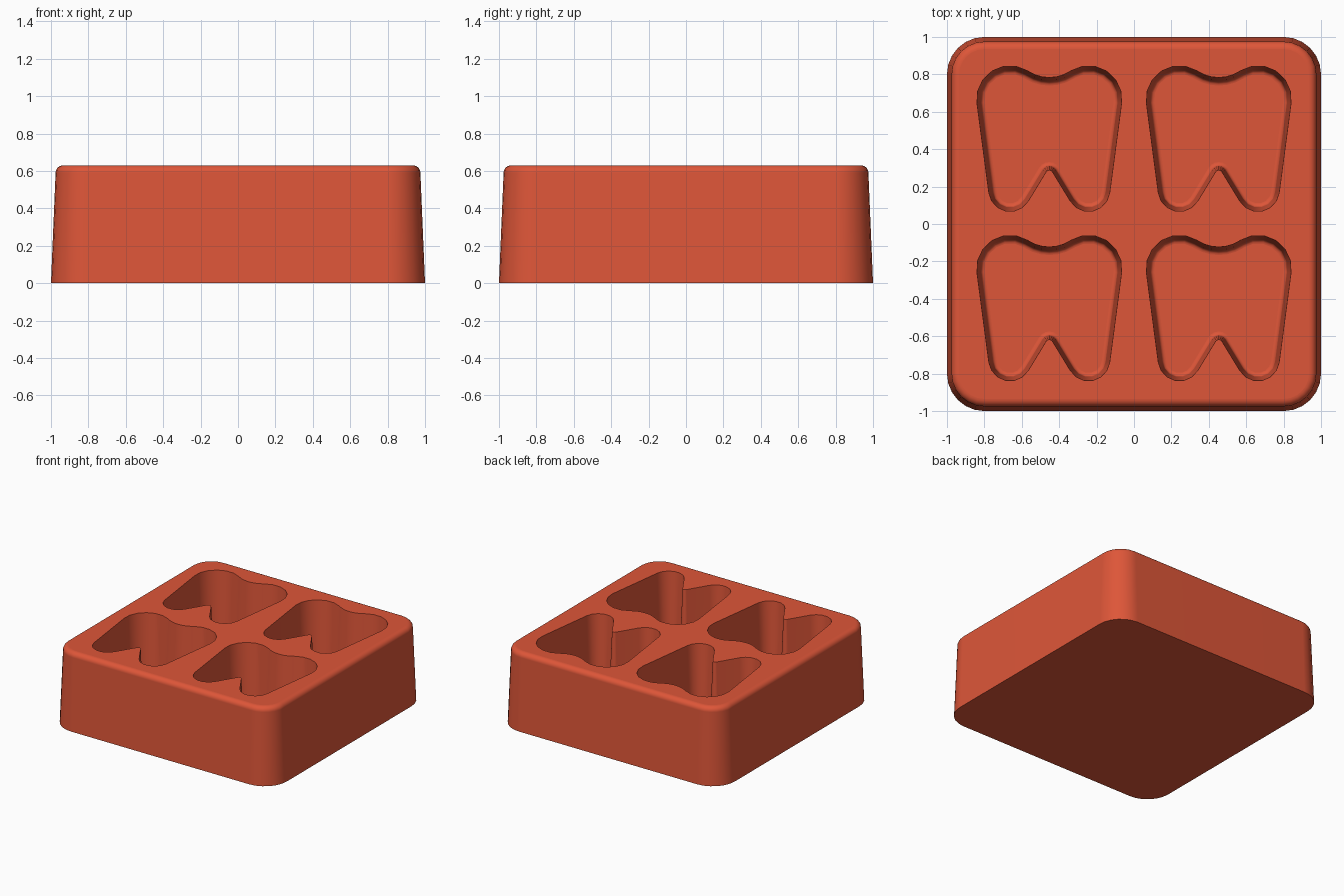
import bpy
import bmesh
from math import atan2, cos, sin, pi, sqrt, ceil
from mathutils import Vector

if "Cube" in bpy.data.objects:
    bpy.data.objects.remove(bpy.data.objects["Cube"])

HEIGHT = 0.63
FLOOR = 0.1
DRAFT = 0.042      # sideways taper per unit of height
SPACING = 0.453

terracotta = bpy.data.materials.new("terracotta red")
terracotta.use_nodes = True
colour = (0.73, 0.093, 0.04, 1)
terracotta.diffuse_color = colour
terracotta.node_tree.nodes["Principled BSDF"].inputs["Base Color"].default_value = colour


def outline(circles, inset, step=pi / 28):
    """Anticlockwise outline of tangent arcs; a negative radius is a concave arc."""
    discs = [(Vector((x, y)), r - inset) for x, y, r in circles]
    normals = []
    for i, (c1, r1) in enumerate(discs):
        c2, r2 = discs[(i + 1) % len(discs)]
        gap = c2 - c1
        along = max(-1, min(1, (r1 - r2) / gap.length))
        gap.normalize()
        n = gap * along + Vector((gap.y, -gap.x)) * sqrt(1 - along * along)
        normals.append(atan2(n.y, n.x))
    points = []
    for i, (c, r) in enumerate(discs):
        start = normals[i - 1]
        sweep = (normals[i] - start + pi) % (2 * pi) - pi
        count = ceil(abs(circles[i][3 - 1]) and 2.4 / step / 4)
        for k in range(count + 1):
            a = start + sweep * k / count
            p = c + Vector((cos(a), sin(a))) * r
            if not points or (p - points[-1]).length > 1e-4:
                points.append(p)
    if (points[0] - points[-1]).length < 1e-4:
        points.pop()
    return points


def loft(bm, circles, levels, offset=(0, 0)):
    """Closed solid through the outline at each (inset, height) level."""
    rings = []
    for inset, z in levels:
        rings.append([bm.verts.new((p.x + offset[0], p.y + offset[1], z))
                      for p in outline(circles, inset)])
    for low, high in zip(rings, rings[1:]):
        for i in range(len(low)):
            j = (i + 1) % len(low)
            bm.faces.new((low[i], low[j], high[j], high[i]))
    bm.faces.new(rings[0][::-1])
    bm.faces.new(rings[-1])


def finish(bm, name):
    mesh = bpy.data.meshes.new(name)
    bm.normal_update()
    bm.to_mesh(mesh)
    bm.free()
    mesh.materials.append(terracotta)
    obj = bpy.data.objects.new(name, mesh)
    bpy.context.collection.objects.link(obj)
    return obj


# Block: tapered rounded square with a rounded top rim
corner = 0.2
c = 1 - corner
block_shape = [(c, -c, corner), (c, c, corner), (-c, c, corner), (-c, -c, corner)]
rim = 0.04
rim_start = DRAFT * (HEIGHT - rim)
levels = [(0, 0)]
for k in range(9):
    a = pi / 2 * k / 8
    levels.append((rim_start + rim * (1 - cos(a)), HEIGHT - rim + rim * sin(a)))
bm = bmesh.new()
loft(bm, block_shape, levels)
block = finish(bm, "mould_block")

# Pocket outline: two rounded roots, a notch, two crown lobes and a dip
root = (0.21, -0.272, 0.114)
crown = (0.21, 0.215, 0.178)
mirror = lambda disc: (-disc[0], disc[1], disc[2])
pocket_shape = [root, crown, (0, 0.533, -0.203), mirror(crown),
                mirror(root), (0, -0.185, -0.02)]

# Pocket cutter: drafted walls with a rounded floor edge
fillet = 0.022
levels = []
for k in range(6):
    a = pi / 2 * k / 5
    z = FLOOR + fillet * (1 - cos(a))
    levels.append((DRAFT * (HEIGHT - FLOOR - fillet) + fillet * (1 - sin(a)), z))
levels.append((-DRAFT * 0.1, HEIGHT + 0.1))
bm = bmesh.new()
for sx in (-1, 1):
    for sy in (-1, 1):
        loft(bm, pocket_shape, levels, (sx * SPACING, sy * SPACING))
cutter = finish(bm, "pocket_cutter")
cutter.hide_render = True

# Cut the pockets, then drop the cutter
cut = block.modifiers.new("pockets", "BOOLEAN")
cut.operation = "DIFFERENCE"
cut.solver = "EXACT"
cut.object = cutter
bpy.ops.object.select_all(action="DESELECT")
block.select_set(True)
bpy.context.view_layer.objects.active = block
bpy.ops.object.modifier_apply(modifier=cut.name)
bpy.data.objects.remove(cutter)

# Smooth curved walls, flat top, floors and base
bpy.ops.object.shade_smooth_by_angle(angle=pi / 6)
for face in block.data.polygons:
    if abs(face.normal.z) > 0.999:
        face.use_smooth = False
weighted = block.modifiers.new("weighted_normals", "WEIGHTED_NORMAL")
weighted.keep_sharp = True
